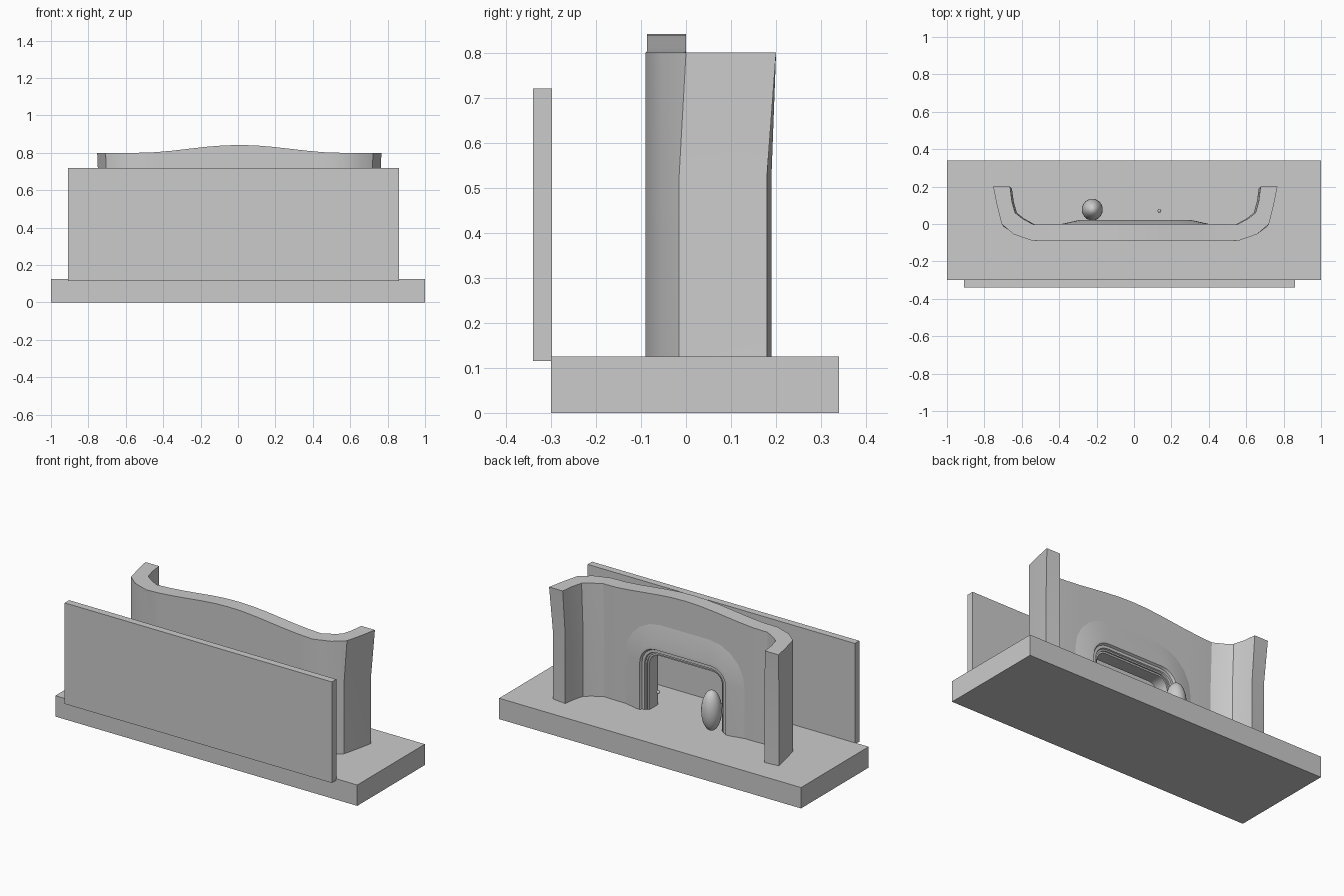
import bpy, bmesh, math

if "Cube" in bpy.data.objects:
    bpy.data.objects.remove(bpy.data.objects["Cube"])

CX = 0.007   # wall centre line
FLOOR = 0.125


def make_object(name, bm, angle=None):
    bmesh.ops.recalc_face_normals(bm, faces=bm.faces[:])
    mesh = bpy.data.meshes.new(name)
    bm.to_mesh(mesh)
    bm.free()
    ob = bpy.data.objects.new(name, mesh)
    bpy.context.collection.objects.link(ob)
    if angle:
        smooth(ob, angle)
    return ob


def smooth(ob, angle):
    bpy.ops.object.select_all(action='DESELECT')
    ob.select_set(True)
    bpy.context.view_layer.objects.active = ob
    bpy.ops.object.shade_smooth_by_angle(angle=math.radians(angle))


def box(name, x0, x1, y0, y1, z0, z1):
    bm = bmesh.new()
    bmesh.ops.create_cube(bm, size=1)
    for v in bm.verts:
        v.co = ((x0 + x1) / 2 + v.co.x * (x1 - x0),
                (y0 + y1) / 2 + v.co.y * (y1 - y0),
                (z0 + z1) / 2 + v.co.z * (z1 - z0))
    return make_object(name, bm)


def ball(name, centre, radii, u, w):
    bm = bmesh.new()
    bmesh.ops.create_uvsphere(bm, u_segments=u, v_segments=w, radius=1)
    for v in bm.verts:
        v.co = [c + r * p for c, r, p in zip(centre, radii, v.co)]
    return make_object(name, bm, 40)


def skin(bm, rows, closed=False):
    """Join rows of vertices with quads."""
    for a, b in zip(rows, rows[1:]):
        n = len(a)
        for i in range(n if closed else n - 1):
            j = (i + 1) % n
            bm.faces.new((a[i], a[j], b[j], b[i]))


def arch(hw, top, r, bottom):
    """Doorway outline with rounded upper corners."""
    pts = [(-hw, bottom)]
    for sx, start in ((-1, 180), (1, 90)):
        for k in range(6):
            t = math.radians(start - 18 * k)
            pts.append((sx * (hw - r) + r * math.cos(t), top - r + r * math.sin(t)))
    return pts + [(hw, bottom)]


def top_z(x):
    return 0.80 + (0.021 * (1 + math.cos(math.pi * x / 0.55)) if abs(x) < 0.55 else 0)


# Base and front panel
box("base", -1, 1, -0.30, 0.34, 0, FLOOR)
box("front_panel", -0.91, 0.86, -0.34, -0.298, 0.115, 0.72)

# Curved wall: plan pairs (outer, inner) from the right end to the middle
half = [((0.760, 0.20), (0.670, 0.20)), ((0.740, 0.10), (0.660, 0.12)),
        ((0.715, 0.00), (0.643, 0.06)), ((0.650, -0.055), (0.605, 0.03)),
        ((0.550, -0.09), (0.545, -0.003))]
half += [((x, -0.087), (x, 0)) for x in (0.45, 0.36, 0.27, 0.18, 0.09)]
plan = half + [((0, -0.087), (0, 0))]
plan += [((-a[0], a[1]), (-b[0], b[1])) for a, b in reversed(half)]


def lower(p, outer):
    x, y = p
    s = 0.985 if abs(x) > 0.5 else 1
    if y > 0.15:
        y -= 0.02 if outer else 0.01
    elif outer and abs(x) > 0.7:
        y -= 0.015
    return x * s, y


bm = bmesh.new()
rows = []
for o, i in plan:
    ol, il = lower(o, True), lower(i, False)
    ring = [(*ol, 0.12), (*ol, 0.53), (*o, top_z(o[0])),
            (*i, top_z(i[0])), (*il, 0.53), (*il, 0.12)]
    rows.append([bm.verts.new((x + CX, y, z)) for x, y, z in ring])
skin(bm, rows, closed=True)
for r in (rows[0], rows[-1]):
    bm.faces.new((r[0], r[1], r[4], r[5]))
    bm.faces.new((r[1], r[2], r[3], r[4]))
wall = make_object("curved_wall", bm)

# Doorway cutter
bm = bmesh.new()
loops = [[bm.verts.new((x + CX, y, z)) for x, z in arch(0.25, 0.475, 0.07, 0.05)]
         for y in (-0.2, 0.1)]
skin(bm, loops, closed=True)
for l in loops:
    bm.faces.new(l)
cutter = make_object("doorway_cutter", bm)
cutter.hide_render = True
mod = wall.modifiers.new("doorway", 'BOOLEAN')
mod.operation, mod.solver, mod.object = 'DIFFERENCE', 'EXACT', cutter
bpy.context.view_layer.objects.active = wall
bpy.ops.object.modifier_apply(modifier="doorway")
bpy.data.objects.remove(cutter)
smooth(wall, 30)

# Flared surround with stepped moulding (half width, top, corner radius, y)
steps = [(0.40, 0.66, 0.24, -0.001), (0.30, 0.53, 0.11, 0.021),
         (0.285, 0.51, 0.10, 0.021), (0.278, 0.503, 0.095, 0.008),
         (0.262, 0.487, 0.08, 0.008), (0.255, 0.48, 0.075, -0.008),
         (0.24, 0.465, 0.06, -0.008), (0.24, 0.465, 0.06, -0.086),
         (0.255, 0.48, 0.075, -0.086)]
bm = bmesh.new()
skin(bm, [[bm.verts.new((x + CX, y, z)) for x, z in arch(hw, top, r, 0.12)]
          for hw, top, r, y in steps])
make_object("doorway_surround", bm, 30)

# Egg and small bead beside the doorway
ball("egg", (-0.223, 0.077, 0.28), (0.056, 0.058, 0.12), 24, 16)
ball("bead", (0.136, 0.07, 0.29), (0.01, 0.01, 0.01), 12, 8)
